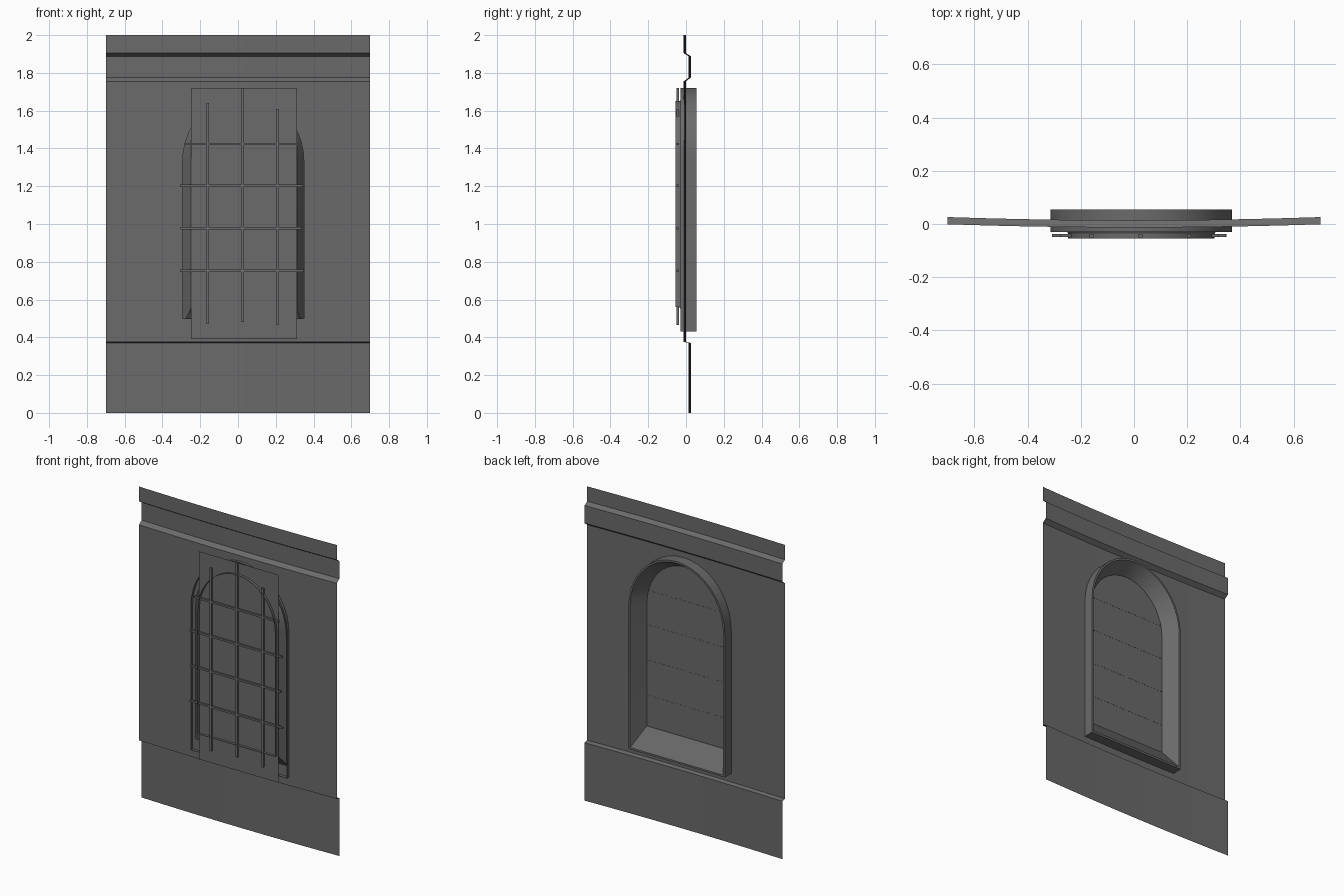
import bpy, math

if "Cube" in bpy.data.objects:
    bpy.data.objects.remove(bpy.data.objects["Cube"])

CX = 0.028  # window centre line
STONE = bpy.data.materials.new("dark_stone")
STONE.diffuse_color = (0.145, 0.145, 0.145, 1)
STONE.use_nodes = True
STONE.node_tree.nodes["Principled BSDF"].inputs["Base Color"].default_value = STONE.diffuse_color


def make(name, verts, faces, smooth=True):
    me = bpy.data.meshes.new(name)
    me.from_pydata(verts, [], faces)
    me.update()
    me.materials.append(STONE)
    ob = bpy.data.objects.new(name, me)
    bpy.context.collection.objects.link(ob)
    if smooth:
        bpy.ops.object.select_all(action='DESELECT')
        ob.select_set(True)
        bpy.context.view_layer.objects.active = ob
        bpy.ops.object.shade_smooth_by_angle(angle=math.radians(30))
    return ob


def bow(x):
    # gentle curve of the wall
    return -0.013 + 0.012 * (x / 0.7) ** 2


def box(name, x0, x1, y0, y1, z0, z1):
    v = [(x, y, z) for x in (x0, x1) for y in (y0, y1) for z in (z0, z1)]
    f = [(0, 1, 3, 2), (4, 6, 7, 5), (0, 4, 5, 1), (2, 3, 7, 6), (0, 2, 6, 4), (1, 5, 7, 3)]
    return make(name, v, f, False)


# Wall: swept profile with base, arched opening and cornice band
HR, HZ, HT, HB = 0.321, 1.33, 1.68, 0.50
N = 20
hole = [CX - HR * math.cos(math.pi * i / N) for i in range(N + 1)]
xs = [-0.7, -0.55, -0.42] + hole + [0.45, 0.57, 0.7]


def arch_top(x):
    return HZ + (HT - HZ) * math.sqrt(max(0, 1 - ((x - CX) / HR) ** 2))


verts, faces = [], []


def strip(a, b, za, zb, oa=0.0, ob=0.0):
    n = len(verts)
    verts.extend([(a, bow(a) + oa, za(a)), (b, bow(b) + oa, za(b)),
                  (b, bow(b) + ob, zb(b)), (a, bow(a) + ob, zb(a))])
    faces.append((n + 3, n + 2, n + 1, n))


def level(z):
    return lambda x: z


low = [(0, .027), (.37, .027), (.376, 0)]
high = [(1.755, 0), (1.775, .027), (1.888, .027), (1.905, 0), (2.0, 0)]
for a, b in zip(xs, xs[1:]):
    for prof in (low, high):
        for (z0, o0), (z1, o1) in zip(prof, prof[1:]):
            strip(a, b, level(z0), level(z1), o0, o1)
    if a >= hole[0] - 1e-6 and b <= hole[-1] + 1e-6:
        strip(a, b, level(.376), level(HB))
        strip(a, b, arch_top, level(1.755))
    else:
        strip(a, b, level(.376), level(1.755))
make("wall_panel", verts, faces)


# Window surround: outer sleeve, back rim, splayed reveal with sloping sill, thin front lip
def arch(r, bottom, top, y, n=20):
    c = 1.345
    pts = [(CX - r, y, bottom)]
    pts += [(CX - r * math.cos(math.pi * i / n), y, c + (top - c) * math.sin(math.pi * i / n))
            for i in range(n + 1)]
    return pts + [(CX + r, y, bottom)]


rings = [arch(.341, .43, 1.72, -.030), arch(.341, .43, 1.72, .055),
         arch(.329, .442, 1.708, .055), arch(.275, .56, 1.65, -.036),
         arch(.275, .56, 1.65, -.055)]
m = len(rings[0])
fv = [p for r in rings for p in r]
ff = [(k * m + i, k * m + (i + 1) % m, (k + 1) * m + (i + 1) % m, (k + 1) * m + i)
      for k in range(len(rings) - 1) for i in range(m)]
make("window_surround", fv, ff)

# Glass: two flat sheets meeting at the centre
make("glass_pane",
     [(x, -.038, z) for x in (-.25, CX, .312) for z in (.39, 1.72)],
     [(0, 2, 3, 1), (2, 4, 5, 3)], False)

# Glazing bars, standing on the front of the glass
for i, (x, z0, z1) in enumerate([(-.16, .47, 1.64), (.024, .48, 1.72), (.207, .465, 1.61)]):
    box(f"upright_bar_{i + 1}", x - .007, x + .007, -.050, -.037, z0, z1)
for i, (z, x0, x1) in enumerate([(.752, -.308, .348), (.978, -.305, .335),
                                 (1.203, -.308, .345), (1.424, -.278, .32)]):
    box(f"cross_bar_{i + 1}", x0, x1, -.049, -.037, z - .006, z + .006)
